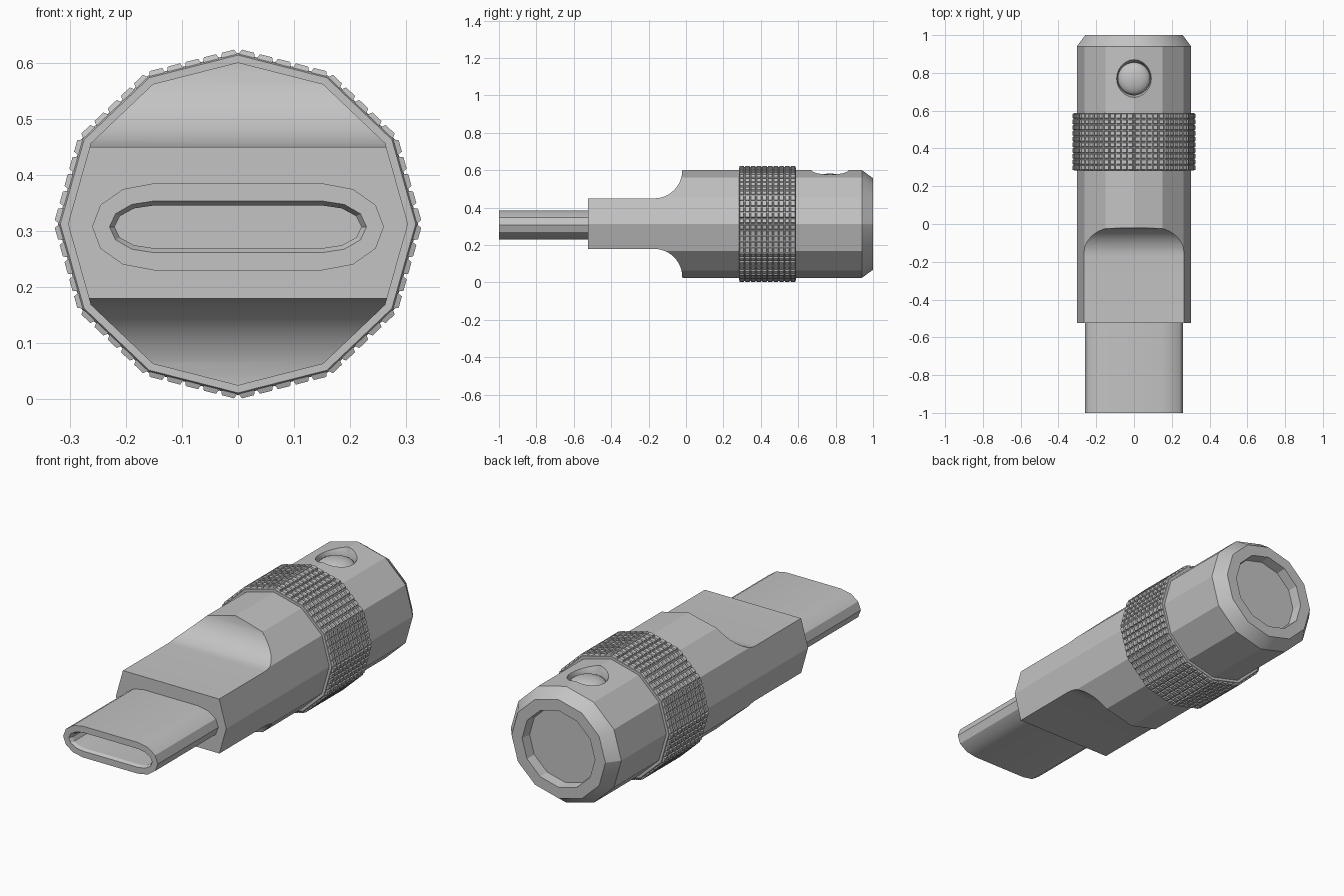
import bpy, bmesh
from math import sin, cos, pi, radians
from mathutils import Vector

cube = bpy.data.objects.get("Cube")
if cube:
    bpy.data.objects.remove(cube, do_unlink=True)

grey = bpy.data.materials.new("plain grey")
grey.use_nodes = True
grey.diffuse_color = (0.55, 0.55, 0.55, 1)
grey.node_tree.nodes["Principled BSDF"].inputs["Base Color"].default_value = (0.55, 0.55, 0.55, 1)

SIDES, RX, RZ, CZ = 12, 0.303, 0.288, 0.3125


def finish(name, bm):
    bmesh.ops.recalc_face_normals(bm, faces=bm.faces)
    mesh = bpy.data.meshes.new(name)
    bm.to_mesh(mesh)
    bm.free()
    mesh.materials.append(grey)
    obj = bpy.data.objects.new(name, mesh)
    bpy.context.collection.objects.link(obj)
    return obj


def loft(name, sections, closed=False):
    """Bridge equal-sized point loops; cap the ends or join them round."""
    bm = bmesh.new()
    rings = [[bm.verts.new(p) for p in s] for s in sections]
    pairs = list(zip(rings, rings[1:]))
    if closed:
        pairs.append((rings[-1], rings[0]))
    else:
        bm.faces.new(rings[0])
        bm.faces.new(rings[-1])
    n = len(rings[0])
    for a, b in pairs:
        for i in range(n):
            j = (i + 1) % n
            bm.faces.new((a[i], a[j], b[j], b[i]))
    return finish(name, bm)


def polygon(y, s):
    return [Vector((RX * s * sin(2 * pi * i / SIDES), y, CZ + RZ * s * cos(2 * pi * i / SIDES)))
            for i in range(SIDES)]


def slot(y, a, b, flat=0.15, z=0.3075):
    """Elongated outline: two half ellipses joined by straight runs."""
    pts = []
    for side in (1, -1):
        for i in range(7):
            t = pi / 2 - pi * i / 6
            pts.append((side * (flat + a * cos(t)), y, z + side * b * sin(t)))
    return pts


def circle(z, r, n=24, y=0.77):
    return [(r * cos(2 * pi * i / n), y + r * sin(2 * pi * i / n), z) for i in range(n)]


def shade(obj, angle=25):
    bpy.ops.object.select_all(action='DESELECT')
    obj.select_set(True)
    bpy.context.view_layer.objects.active = obj
    bpy.ops.object.shade_smooth_by_angle(angle=radians(angle))


def cut(obj, cutter):
    bpy.context.view_layer.objects.active = obj
    mod = obj.modifiers.new("cut", 'BOOLEAN')
    mod.operation, mod.solver, mod.object = 'DIFFERENCE', 'EXACT', cutter
    bpy.ops.object.modifier_apply(modifier=mod.name)
    bpy.data.objects.remove(cutter, do_unlink=True)


# Twelve-sided body with a chamfered, recessed back end
body = loft("body", [polygon(y, s) for y, s in
                     ((-0.525, 1), (0.94, 1), (1, 0.85), (1, 0.66), (0.95, 0.64))])

# Flats with curved shoulders, above and below the front half
for side in (1, -1):
    outline = [(-0.7, 0.3), (-0.7, 0.135)]
    outline += [(-0.17 + 0.15 * sin(t), 0.285 - 0.15 * cos(t))
                for t in (pi / 2 * i / 12 for i in range(13))]
    outline.append((-0.02, 0.4))
    outline[0] = (-0.7, 0.4)
    cut(body, loft("flat_cutter", [[(x, y, CZ + 0.002 + side * h) for y, h in outline]
                                   for x in (-0.5, 0.5)]))

# Round button well
cut(body, loft("well_cutter", [circle(z, r) for z, r in
                               ((0.535, 0.087), (0.565, 0.087), (0.595, 0.1), (0.7, 0.1))]))
shade(body)

# Domed button
dome = [circle(0.53, 0.086)]
dome += [circle(0.545 + 0.037 * sin(t), 0.086 * cos(t))
         for t in (pi / 2 * i / 8 for i in range(8))]
dome.append(circle(0.582, 0.004))
shade(loft("button", dome), 35)

# Grip ring
Y0, Y1, GRIP = 0.283, 0.587, 1.06
shade(loft("grip_ring", [polygon(y, s) for y, s in
                         ((Y0, 0.98), (Y0, 1.045), (Y0 + 0.008, GRIP),
                          (Y1 - 0.008, GRIP), (Y1, 1.045), (Y1, 0.98))], closed=True))

# Knurling: small blunt pyramids in a grid on every facet
COLS, ROWS = 5, 10
bm = bmesh.new()
corners = polygon(0, GRIP)
pitch = (Y1 - Y0) / ROWS
for k in range(SIDES):
    a, b = corners[k], corners[(k + 1) % SIDES]
    along = (b - a) / COLS
    out = Vector((-along.z, 0, along.x)).normalized()
    if out.dot(a - Vector((0, 0, CZ))) < 0:
        out = -out
    for c in range(COLS):
        for r in range(ROWS):
            mid = a + along * (c + 0.5) + Vector((0, Y0 + pitch * (r + 0.5), 0))
            loops = []
            for h, w in ((-0.002, 0.45), (0.007, 0.34)):
                loops.append([bm.verts.new(mid + out * h + along * (w * i) + Vector((0, pitch * w * j, 0)))
                              for i, j in ((-1, -1), (1, -1), (1, 1), (-1, 1))])
            base, top = loops
            bm.faces.new(base)
            bm.faces.new(top)
            for i in range(4):
                j = (i + 1) % 4
                bm.faces.new((base[i], base[j], top[j], top[i]))
finish("grip_knurling", bm)

# Hollow plug with a bevelled mouth
shade(loft("plug", [slot(y, a, b) for y, a, b in
                    ((-0.5, 0.11, 0.0775), (-1, 0.11, 0.0775), (-1, 0.079, 0.046),
                     (-0.985, 0.07, 0.038), (-0.6, 0.07, 0.038))]))
